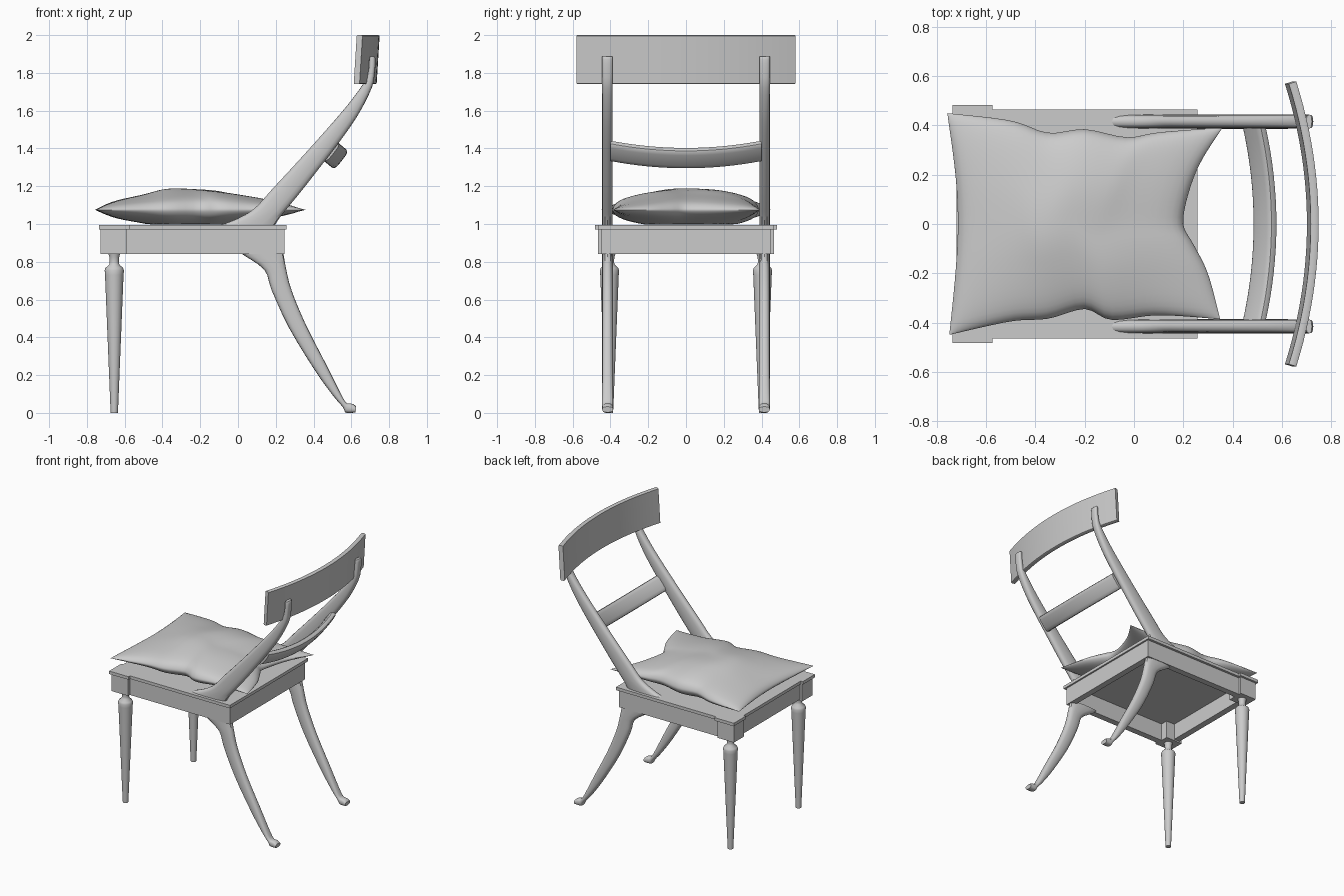
import bpy, bmesh, math
from mathutils import Vector

if "Cube" in bpy.data.objects:
    bpy.data.objects.remove(bpy.data.objects["Cube"])

def make(name, bm, smooth=True):
    bmesh.ops.recalc_face_normals(bm, faces=bm.faces)
    me = bpy.data.meshes.new(name)
    bm.to_mesh(me)
    bm.free()
    ob = bpy.data.objects.new(name, me)
    bpy.context.collection.objects.link(ob)
    if smooth:
        bpy.ops.object.select_all(action='DESELECT')
        bpy.context.view_layer.objects.active = ob
        ob.select_set(True)
        bpy.ops.object.shade_smooth_by_angle(angle=math.radians(40))
    return ob

def prism(name, outline, z0, z1):
    bm = bmesh.new()
    f = bm.faces.new([bm.verts.new((x, y, z0)) for x, y in outline])
    ext = bmesh.ops.extrude_face_region(bm, geom=[f])
    for v in ext['geom']:
        if isinstance(v, bmesh.types.BMVert):
            v.co.z = z1
    return make(name, bm, False)

def box(name, x0, x1, y0, y1, z0, z1):
    return prism(name, [(x0, y0), (x1, y0), (x1, y1), (x0, y1)], z0, z1)

def loft(name, rings):
    bm = bmesh.new()
    vs = [[bm.verts.new(p) for p in r] for r in rings]
    n = len(vs[0])
    for a, b in zip(vs, vs[1:]):
        for i in range(n):
            j = (i + 1) % n
            bm.faces.new((a[i], a[j], b[j], b[i]))
    bm.faces.new(vs[0])
    bm.faces.new(vs[-1])
    return make(name, bm)

def ellipse(c, a, b, n=16, power=0.75):
    """Rounded section around c with half axes a and b."""
    pts = []
    for i in range(n):
        t = 2 * math.pi * i / n
        co, si = math.cos(t), math.sin(t)
        pts.append(c + a * math.copysign(abs(co) ** power, co)
                   + b * math.copysign(abs(si) ** power, si))
    return pts

def spline(pts, k=3):
    """Catmull-Rom resampling of equal-length tuples."""
    P = [Vector(p) for p in pts]
    P = [P[0]] + P + [P[-1]]
    out = []
    for a, b, c, d in zip(P, P[1:], P[2:], P[3:]):
        for i in range(k):
            t = i / k
            out.append(0.5 * (2 * b + (c - a) * t + (2 * a - 5 * b + 4 * c - d) * t * t
                              + (3 * b - a - 3 * c + d) * t ** 3))
    return out + [P[-1]]

def sabre(name, y, stations, half_width):
    """Curved member from (front x, front z, back x, back z) stations."""
    rings = []
    for fx, fz, bx, bz in spline(stations):
        c = Vector(((fx + bx) / 2, y, (fz + bz) / 2))
        a = Vector(((bx - fx) / 2, 0, (bz - fz) / 2))
        rings.append(ellipse(c, a, Vector((0, half_width, 0))))
    return loft(name, rings)

# Seat top with projecting front corners
half = [(0.258, 0.465), (-0.575, 0.465), (-0.575, 0.483), (-0.737, 0.483),
        (-0.737, 0.40 - 0.06), (-0.72, 0.34)]
prism("seat_top", half + [(x, -y) for x, y in reversed(half)], 0.972, 0.995)

# Seat rails
box("front_rail", -0.708, -0.66, -0.40, 0.40, 0.85, 0.975)
box("back_rail", 0.20, 0.246, -0.447, 0.447, 0.84, 0.975)

leg_stations = [(0.0, 0.855, 0.238, 0.855), (0.03, 0.835, 0.243, 0.83), (0.14, 0.757, 0.255, 0.76),
                (0.178, 0.65, 0.285, 0.645), (0.27, 0.45, 0.36, 0.465),
                (0.405, 0.228, 0.465, 0.26), (0.50, 0.095, 0.54, 0.11),
                (0.555, 0.03, 0.572, 0.055), (0.568, 0.003, 0.595, 0.05),
                (0.60, 0.0, 0.612, 0.045), (0.622, 0.003, 0.626, 0.033)]
post_stations = [(-0.12, 0.985, 0.19, 0.985), (0.0, 1.03, 0.222, 1.035), (0.09, 1.085, 0.262, 1.085),
                 (0.177, 1.18, 0.34, 1.18), (0.325, 1.34, 0.457, 1.33),
                 (0.457, 1.487, 0.563, 1.47), (0.58, 1.63, 0.643, 1.59),
                 (0.668, 1.75, 0.708, 1.72), (0.69, 1.81, 0.724, 1.80),
                 (0.695, 1.87, 0.728, 1.87), (0.70, 1.888, 0.722, 1.888)]
turning = [(0.019, 0.0), (0.021, 0.04), (0.049, 0.73), (0.051, 0.755), (0.046, 0.768),
           (0.027, 0.785), (0.024, 0.80), (0.026, 0.825), (0.032, 0.845)]

for s, side in ((1, "left"), (-1, "right")):
    box("side_rail_" + side, -0.60, 0.246, s * 0.40, s * 0.447, 0.84, 0.975)
    box("corner_block_" + side, -0.727, -0.59, s * 0.345, s * 0.467, 0.84, 0.975)
    sabre("back_leg_" + side, s * 0.415, leg_stations, 0.029)
    sabre("back_post_" + side, s * 0.416, post_stations, 0.028)
    # Turned front leg
    loft("front_leg_" + side, [ellipse(Vector((-0.655, s * 0.405, z)), Vector((r, 0, 0)),
                                       Vector((0, r, 0)), 24, 1.0) for r, z in turning])

# Bowed cross rail between the posts
rings = []
for i in range(17):
    t = i / 8 - 1
    bow = 1 - t * t
    rings.append(ellipse(Vector((0.487 + 0.045 * bow, 0.40 * t, 1.387 - 0.038 * bow)),
                         Vector((0.038, 0, 0.048)), Vector((0.018, 0, -0.014)), 16, 0.6))
loft("cross_rail", rings)

# Curved crest rail, leaning slightly back
rings = []
for i in range(25):
    t = i / 12 - 1
    x = 0.636 + 0.09 * (1 - t * t)
    nx = Vector((0.58, 0.18 * t, 0)).normalized() * 0.016
    c = Vector((x, 0.574 * t, 1.87))
    up = Vector((0.008, 0, 0.13))
    rings.append([c - up * 0.97 - nx, c - up - nx * 0.6, c - up + nx * 0.6, c - up * 0.97 + nx,
                  c + up * 0.97 + nx, c + up + nx * 0.6, c + up - nx * 0.6, c + up * 0.97 - nx])
loft("crest_rail", rings)

# Cushion: patch between four wavy seams, puffed above and below
def sample(curve, t):
    f = t * (len(curve) - 1)
    i = min(int(f), len(curve) - 2)
    return curve[i].lerp(curve[i + 1], f - i)

far = spline([(-0.758, 0.45), (-0.5, 0.42), (-0.35, 0.37), (-0.2, 0.385), (-0.03, 0.352),
              (0.1, 0.372), (0.36, 0.392)], 5)
near = spline([(-0.75, -0.45), (-0.5, -0.395), (-0.35, -0.385), (-0.2, -0.345), (-0.09, -0.39),
               (0.1, -0.37), (0.35, -0.387)], 5)
front = spline([(-0.75, -0.45), (-0.725, -0.2), (-0.715, 0.0), (-0.725, 0.2), (-0.758, 0.45)], 5)
back = spline([(0.35, -0.387), (0.30, -0.2), (0.24, -0.08), (0.20, 0.0), (0.22, 0.12),
               (0.27, 0.25), (0.36, 0.392)], 5)
N = 36
bm = bmesh.new()
grids = []
for sign in (1, -1):
    g = []
    for i in range(N + 1):
        row = []
        for j in range(N + 1):
            # Cosine spacing gathers rows near the seam
            u = 0.5 - 0.5 * math.cos(math.pi * i / N)
            v = 0.5 - 0.5 * math.cos(math.pi * j / N)
            p = (sample(near, u) * (1 - v) + sample(far, u) * v
                 + sample(front, v) * (1 - u) + sample(back, v) * u
                 - near[0].lerp(near[-1], u) * (1 - v) - far[0].lerp(far[-1], u) * v)
            a, b = abs(2 * u - 1), abs(2 * v - 1)
            f = max(0, (1 - a ** 2.2) * (1 - b ** 2.8)) ** 0.6
            if sign > 0:
                z = 1.075 + 0.112 * f + 0.006 * f * math.sin(9 * u + 2) * math.cos(7 * v)
            else:
                z = 1.075 - 0.077 * min(1, 1.3 * f)
            row.append(bm.verts.new((p.x, p.y, z)))
        g.append(row)
    for i in range(N):
        for j in range(N):
            bm.faces.new((g[i][j], g[i + 1][j], g[i + 1][j + 1], g[i][j + 1]))
bmesh.ops.remove_doubles(bm, verts=bm.verts, dist=0.0005)
make("cushion", bm)
